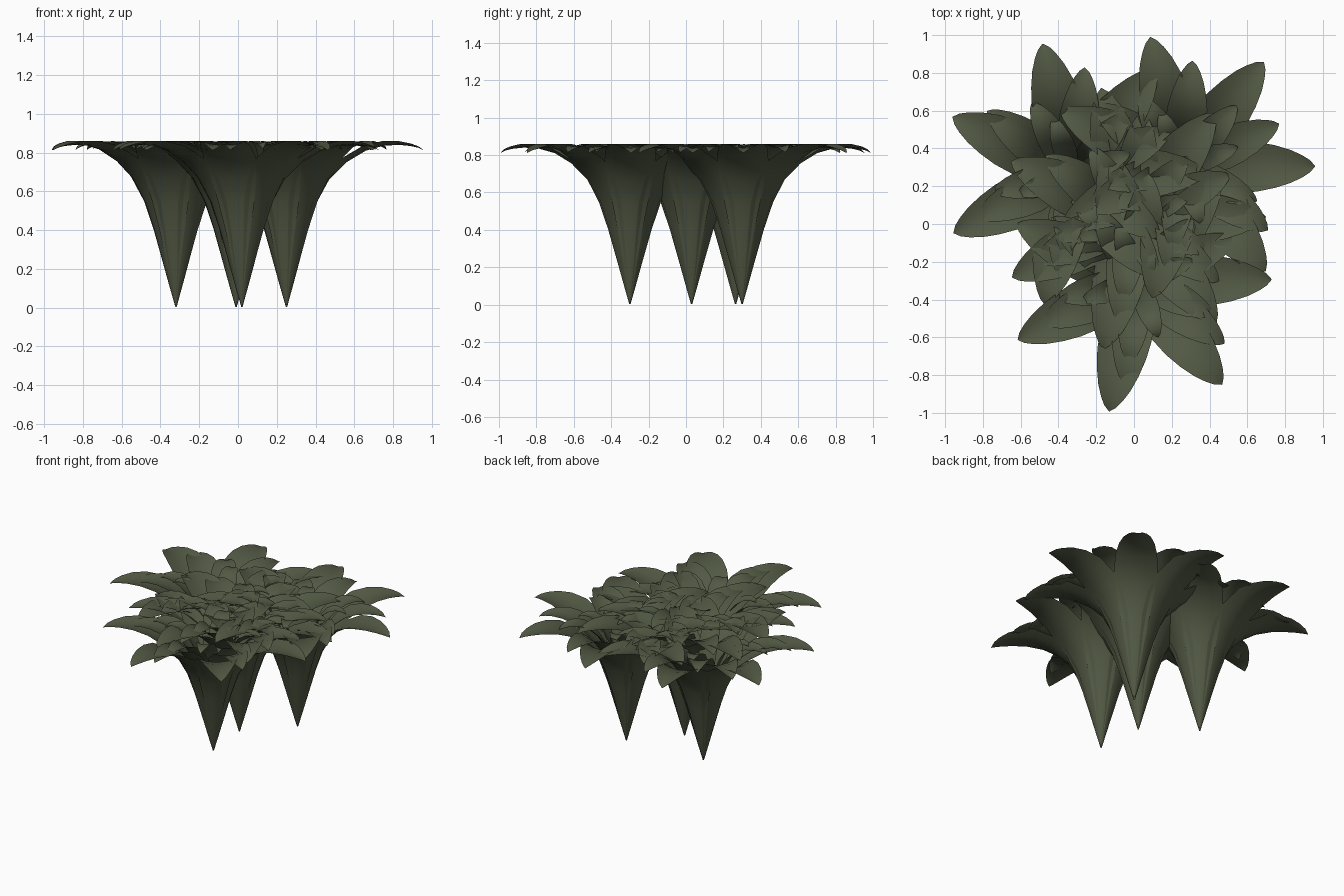
import bpy, bmesh, math
from mathutils import Vector

if "Cube" in bpy.data.objects:
    bpy.data.objects.remove(bpy.data.objects["Cube"])

# Leaf midrib: distance from stem, height, half width
PROFILE = [(.003, .004, .003), (.03, .1, .017), (.057, .2, .032), (.11, .4, .067),
           (.155, .54, .096), (.22, .66, .122), (.31, .75, .138), (.41, .81, .132),
           (.50, .835, .113), (.58, .840, .087), (.64, .834, .058), (.68, .825, .032),
           (.708, .812, .002)]
# Plant positions, and rings of leaves: count, start angle, size
PLANTS = [(-.32, .265), (-.01, .03), (.02, -.30), (.25, .30)]
RINGS = [(7, .5, 1.0), (6, 24, .80), (5, 48, .62), (4, 20, .45)]
ACROSS = [-1, -.5, 0, .5, 1]

green = bpy.data.materials.new("leaf_green")
green.diffuse_color = (.085, .10, .058, 1)
green.use_nodes = True
green.node_tree.nodes["Principled BSDF"].inputs["Base Color"].default_value = green.diffuse_color


def add_leaf(bm, angle, size):
    """One arching, cupped leaf blade growing from the origin."""
    out = Vector((math.cos(angle), math.sin(angle), 0))
    side = Vector((-out.y, out.x, 0))
    rows = []
    last = len(PROFILE) - 1
    for i, (r, z, w) in enumerate(PROFILE):
        a, b = PROFILE[max(i - 1, 0)], PROFILE[min(i + 1, last)]
        t = Vector(((b[0] - a[0]) * size, b[1] - a[1])).normalized()
        w *= size
        row = []
        for s in ACROSS:
            cup = .22 * w * s * s
            rr = r * size - t.y * cup
            zz = z * (1 + .02 * (1 - size)) + t.x * cup
            row.append(bm.verts.new(out * rr + side * (w * s) + Vector((0, 0, min(zz, .862)))))
        rows.append(row)
    for p, q in zip(rows, rows[1:]):
        for j in range(len(ACROSS) - 1):
            bm.faces.new((p[j], q[j], q[j + 1], p[j + 1]))


# Leaf rosette, shared by all plants
bm = bmesh.new()
for count, start, size in RINGS:
    for k in range(count):
        add_leaf(bm, math.radians(start + 360 * k / count), size)
for f in bm.faces:
    f.smooth = True
mesh = bpy.data.meshes.new("leaf_rosette")
bm.to_mesh(mesh)
bm.free()
mesh.materials.append(green)

for i, (x, y) in enumerate(PLANTS):
    plant = bpy.data.objects.new(f"leafy_plant_{i + 1}", mesh)
    plant.location = (x, y, 0)
    bpy.context.collection.objects.link(plant)
